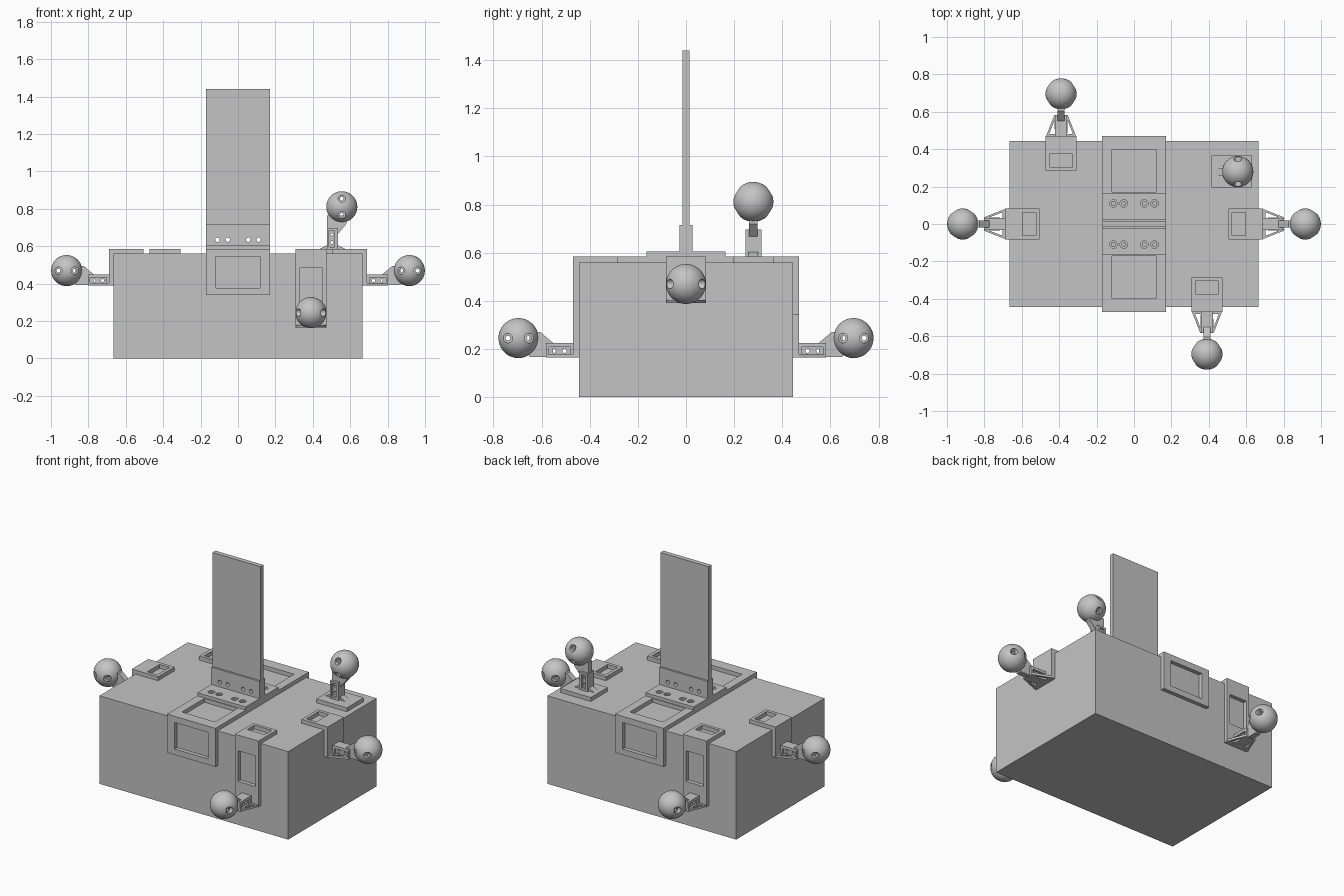
import bpy, bmesh, math
from mathutils import Matrix, Vector

cube = bpy.data.objects.get("Cube")
if cube:
    bpy.data.objects.remove(cube, do_unlink=True)

grey = bpy.data.materials.new("plain grey")
grey.use_nodes = True
grey.diffuse_color = (0.55, 0.55, 0.55, 1)
grey.node_tree.nodes["Principled BSDF"].inputs["Base Color"].default_value = (0.55, 0.55, 0.55, 1)


def finish(bm, name):
    bmesh.ops.recalc_face_normals(bm, faces=bm.faces)
    mesh = bpy.data.meshes.new(name)
    bm.to_mesh(mesh)
    bm.free()
    mesh.materials.append(grey)
    obj = bpy.data.objects.new(name, mesh)
    bpy.context.collection.objects.link(obj)
    return obj


def prism(name, pts, axis, lo, hi):
    """Extrude a flat profile along one axis."""
    place = {"x": lambda a, b, t: (t, a, b),
             "y": lambda a, b, t: (a, t, b),
             "z": lambda a, b, t: (a, b, t)}[axis]
    bm = bmesh.new()
    face = bm.faces.new([bm.verts.new(place(a, b, lo)) for a, b in pts])
    ext = bmesh.ops.extrude_face_region(bm, geom=[face])
    verts = [v for v in ext["geom"] if isinstance(v, bmesh.types.BMVert)]
    bmesh.ops.translate(bm, verts=verts, vec=place(0, 0, hi - lo))
    return finish(bm, name)


def box(name, x0, x1, y0, y1, z0, z1):
    return prism(name, [(x0, y0), (x1, y0), (x1, y1), (x0, y1)], "z", z0, z1)


def rod(a, b, r, axis, lo, hi, sides=20):
    turn = [2 * math.pi * i / sides for i in range(sides)]
    return prism("cutter", [(a + r * math.cos(t), b + r * math.sin(t)) for t in turn], axis, lo, hi)


def cut(obj, cutters):
    bpy.context.view_layer.objects.active = obj
    for c in cutters:
        c.hide_render = True
        mod = obj.modifiers.new("cut", "BOOLEAN")
        mod.operation, mod.solver, mod.object = "DIFFERENCE", "EXACT", c
        bpy.ops.object.modifier_apply(modifier=mod.name)
        bpy.data.objects.remove(c, do_unlink=True)
    return obj


def frame(origin, d, w, h):
    """Local axes: d outward, w sideways, h upward."""
    m = Matrix((d, w, h)).transposed().to_4x4()
    m.translation = Vector(origin)
    return m


def smooth(obj):
    bpy.ops.object.select_all(action="DESELECT")
    obj.select_set(True)
    bpy.context.view_layer.objects.active = obj
    bpy.ops.object.shade_smooth_by_angle(angle=math.radians(30))


def ball_arm(name, m, upright=False):
    # Recessed bar with two cross holes
    bar = box(name + "_bar", 0, .112, -.033, .033, 0, .06)
    cut(bar, [box("cutter", .012, .1, s * .02, s * .05, .012, .042) for s in (-1, 1)]
        + [rod(d, .027, .009, "y", -.1, .1) for d in (.035, .08)])
    # Sloping neck
    neck = prism(name + "_neck", [(.082, .002), (.082, .06), (.135, .105), (.18, .105), (.18, .002)],
                 "y", -.018, .018)
    # Ball with two counterbored cross holes
    bm = bmesh.new()
    bmesh.ops.create_uvsphere(bm, u_segments=40, v_segments=24, radius=.083)
    bmesh.ops.translate(bm, verts=bm.verts, vec=(.226, 0, .08))
    ball = finish(bm, name + "_ball")
    for d in (.182, .27):
        cut(ball, [rod(d, .08, .01, "y", -.1, .1)]
            + [rod(d, .08, .02, "y", *sorted((s * .055, s * .1))) for s in (-1, 1)])
    smooth(ball)
    parts = [bar, neck, ball]
    # Foot: small flare on the upright arm, open triangular gussets on the others
    if upright:
        parts.append(prism(name + "_foot", [(0, -.04), (0, .1), (.018, .065), (.018, -.005)],
                           "y", -.02, .02))
    else:
        for s in (-1, 1):
            gusset = prism(name + "_gusset", [(0, s * .03), (0, s * .08), (.112, s * .036), (.112, s * .03)],
                           "z", 0, .014)
            parts.append(cut(gusset, [prism("cutter", [(.012, s * .033), (.012, s * .063), (.085, s * .035)],
                                            "z", -.05, .05)]))
    for p in parts:
        p.data.transform(m)


def strap(name, m, drop, tall_window):
    # L-shaped strap hooked over the top edge, outer corner at the local origin
    t = .025
    obj = prism(name, [(0, 0), (-.185, 0), (-.185, -t), (-t, -t), (-t, -drop), (0, -drop)],
                "y", -.083, .083)
    cutters = [box("cutter", -.165, -.095, -.062, .062, -.05, .05)]
    if tall_window:
        cutters.append(box("cutter", -.05, .05, -.062, .062, -.295, -.1))
    cut(obj, cutters)
    obj.data.transform(m)


# Main block
box("main_block", -.665, .665, -.445, .445, 0, .56)

# Side, front and back straps with their ball arms
X, Y, Z = Vector((1, 0, 0)), Vector((0, 1, 0)), Vector((0, 0, 1))
for name, d, x, y, bottom in (("left", X, .69, 0, .39), ("right", -X, -.69, 0, .39),
                              ("front", -Y, .39, -.47, .165), ("back", Y, -.39, .47, .165)):
    w = Z.cross(d)
    strap(name + "_strap", frame((x, y, .585), d, w, Z), .585 - bottom, bottom < .3)
    ball_arm(name + "_arm", frame((x, y, bottom), d, w, Z))

# Upright ball arm on a square pad
box("top_pad", .415, .63, .195, .365, .56, .585)
ball_arm("top_arm", frame((.475, .28, .585), Z, -Y, X), True)

# Saddle over the block with four windows
saddle = prism("saddle", [(-.47, .34), (-.47, .585), (.47, .585), (.47, .34),
                          (.445, .34), (.445, .56), (-.445, .56), (-.445, .34)], "x", -.17, .17)
cut(saddle, [box("cutter", -.117, .117, s * .17, s * .397, .5, .65) for s in (-1, 1)])
cut(saddle, [box("cutter", -.117, .117, s * .43, s * .5, .377, .545) for s in (-1, 1)])

# Upright panel held by two angle brackets
bolts = (-.11, -.055, .055, .11)
panel = box("panel", -.17, .17, -.015, .015, .585, 1.44)
cut(panel, [rod(x, .635, .012, "y", -.1, .1) for x in bolts])
for name, s in (("front_bracket", -1), ("back_bracket", 1)):
    bracket = prism(name, [(s * .015, .585), (s * .165, .585), (s * .165, .605),
                           (s * .027, .605), (s * .027, .715), (s * .015, .715)], "x", -.17, .17)
    for x in bolts:
        cut(bracket, [rod(x, .635, .012, "y", -.1, .1),
                      rod(x, s * .11, .01, "z", .55, .65),
                      rod(x, s * .11, .02, "z", .596, .65)])
